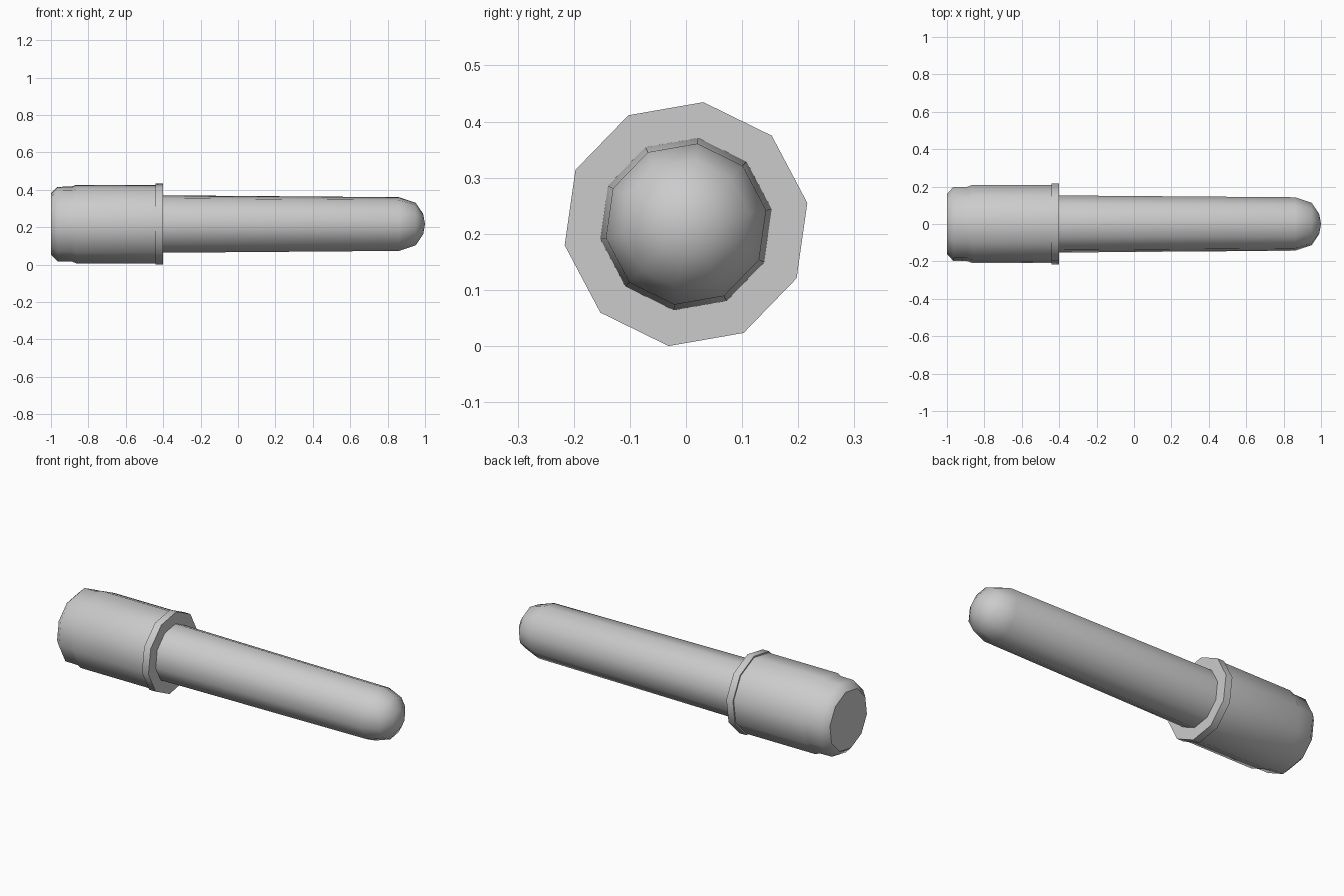
import bpy, bmesh, math

if "Cube" in bpy.data.objects:
    bpy.data.objects.remove(bpy.data.objects["Cube"])

SIDES = 10
TWIST = math.radians(9.9)
AXIS_Z = 0.2173


def lathe(name, profile, sharp=(), cap_start=False):
    """Spin (x, radius) points around the x axis; radius 0 closes to a point."""
    bm = bmesh.new()
    rings = []
    for x, r in profile:
        n = SIDES if r > 0 else 1
        angles = [TWIST + math.tau * i / SIDES for i in range(n)]
        rings.append([bm.verts.new((x, r * math.cos(a), AXIS_Z + r * math.sin(a)))
                      for a in angles])
    for a, b in zip(rings, rings[1:]):
        for i in range(SIDES):
            j = (i + 1) % SIDES
            if len(b) == 1:
                bm.faces.new((a[i], a[j], b[0]))
            else:
                bm.faces.new((a[i], a[j], b[j], b[i]))
    if cap_start:
        bm.faces.new(rings[0][::-1])
    for f in bm.faces:
        f.smooth = True
    # crisp edges around the chosen rings
    for k in sharp:
        ring = rings[k]
        for i in range(SIDES):
            e = bm.edges.get((ring[i], ring[(i + 1) % SIDES]))
            e.smooth = False
    bmesh.ops.recalc_face_normals(bm, faces=bm.faces)
    if max(bm.faces, key=lambda f: f.calc_center_median().z).normal.z < 0:
        bmesh.ops.reverse_faces(bm, faces=bm.faces)
    mesh = bpy.data.meshes.new(name)
    bm.to_mesh(mesh)
    bm.free()
    obj = bpy.data.objects.new(name, mesh)
    bpy.context.collection.objects.link(obj)
    return obj


# Thick grip with a rounded butt and a slight step
lathe("grip", [(-1.0, 0.165), (-0.965, 0.201), (-0.89, 0.202),
               (-0.865, 0.212), (-0.44, 0.212)], sharp=(0,), cap_start=True)

# Thin collar between grip and rod
lathe("collar", [(-0.44, 0.212), (-0.44, 0.2195), (-0.40, 0.2195),
                 (-0.40, 0.155)], sharp=(1, 2))

# Slightly tapered rod with a domed tip
lathe("rod", [(-0.40, 0.155), (0.86, 0.145), (0.95, 0.115),
              (0.99, 0.055), (1.0, 0.0)])
